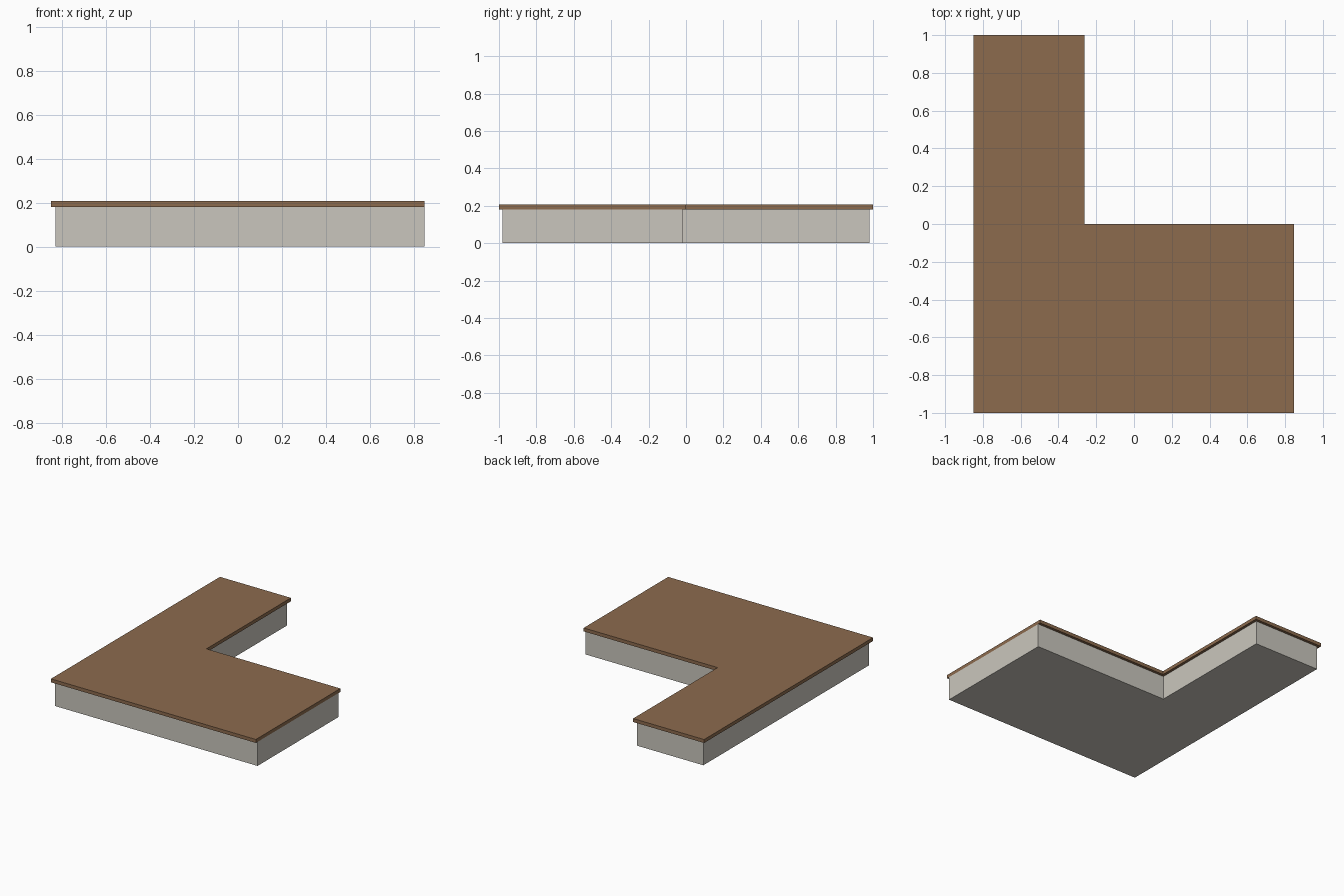
import bpy, bmesh

if "Cube" in bpy.data.objects:
    bpy.data.objects.remove(bpy.data.objects["Cube"])

def material(name, rgb):
    m = bpy.data.materials.new(name)
    m.diffuse_color = (*rgb, 1)
    m.use_nodes = True
    m.node_tree.nodes["Principled BSDF"].inputs["Base Color"].default_value = m.diffuse_color
    return m

def prism(name, outline, z0, z1, mat):
    """Extrude a flat outline from z0 up to z1."""
    bm = bmesh.new()
    base = bm.faces.new([bm.verts.new((x, y, z0)) for x, y in outline])
    top = bmesh.ops.extrude_face_region(bm, geom=[base], use_keep_orig=True)
    for v in top["geom"]:
        if isinstance(v, bmesh.types.BMVert):
            v.co.z = z1
    bmesh.ops.recalc_face_normals(bm, faces=bm.faces)
    mesh = bpy.data.meshes.new(name)
    bm.to_mesh(mesh)
    bm.free()
    mesh.materials.append(mat)
    obj = bpy.data.objects.new(name, mesh)
    bpy.context.collection.objects.link(obj)
    return obj

def l_outline(inset):
    """L-shaped plan, inset on every side except the flush right end."""
    left, right, inner = -0.85 + inset, 0.848, -0.262 - inset
    front, step, back = -1 + inset, -inset, 1 - inset
    return [(left, front), (right, front), (right, step),
            (inner, step), (inner, back), (left, back)]

stone = material("pale grey", (0.59, 0.565, 0.51))
wood = material("brown", (0.262, 0.147, 0.076))

# Cabinet body, then the overhanging top slab
prism("base_body", l_outline(0.02), 0, 0.18, stone)
prism("top_slab", l_outline(0), 0.18, 0.206, wood)
